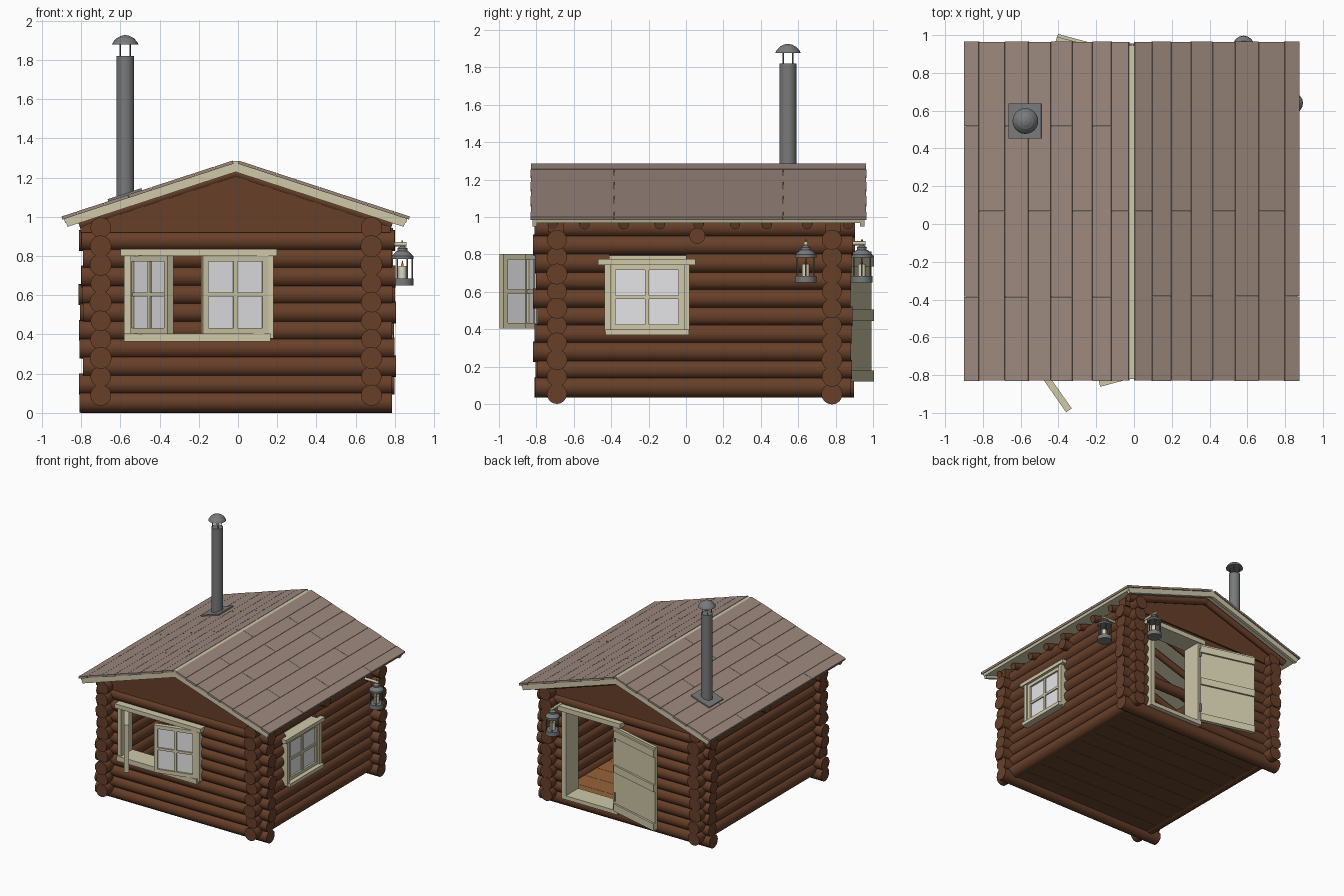
import bpy, bmesh, math, random
from mathutils import Matrix, Vector

if "Cube" in bpy.data.objects:
    bpy.data.objects.remove(bpy.data.objects["Cube"])
random.seed(4)


def material(name, rgb):
    m = bpy.data.materials.new(name)
    m.diffuse_color = (*rgb, 1)
    m.use_nodes = True
    m.node_tree.nodes["Principled BSDF"].inputs["Base Color"].default_value = m.diffuse_color
    return m


LOG = material("log brown", (0.136, 0.05, 0.022))
ROOF = material("roof board", (0.335, 0.25, 0.21))
TRIM = material("pale trim", (0.62, 0.58, 0.395))
METAL = material("grey metal", (0.19, 0.193, 0.197))
GLASS = material("window glass", (0.80, 0.80, 0.82))
FLOOR = material("floor wood", (0.31, 0.125, 0.04))
DARK = material("dark underside", (0.14, 0.063, 0.027))
WAX = material("candle wax", (0.72, 0.68, 0.52))
FLAME = material("flame orange", (0.75, 0.25, 0.04))


class Part:
    """Collects boxes and round bars into one mesh object."""

    def __init__(self, name, mat, frame=Matrix()):
        self.name, self.mat, self.frame, self.bm = name, mat, frame, bmesh.new()

    def box(self, x0, x1, y0, y1, z0, z1):
        c = Matrix.Translation(((x0 + x1) / 2, (y0 + y1) / 2, (z0 + z1) / 2))
        s = Matrix.Diagonal((x1 - x0, y1 - y0, z1 - z0, 1))
        bmesh.ops.create_cube(self.bm, size=1, matrix=self.frame @ c @ s)
        return self

    def bar(self, p0, p1, r0, r1=None, seg=16):
        p0, p1 = Vector(p0), Vector(p1)
        d = p1 - p0
        m = Matrix.Translation((p0 + p1) / 2) @ d.to_track_quat('Z', 'Y').to_matrix().to_4x4()
        res = bmesh.ops.create_cone(self.bm, cap_ends=True, segments=seg, radius1=r0,
                                    radius2=r0 if r1 is None else r1, depth=d.length,
                                    matrix=self.frame @ m)
        for f in {f for v in res['verts'] for f in v.link_faces}:
            f.smooth = len(f.verts) == 4
        return self

    def done(self):
        me = bpy.data.meshes.new(self.name)
        self.bm.to_mesh(me)
        self.bm.free()
        me.materials.append(self.mat)
        ob = bpy.data.objects.new(self.name, me)
        bpy.context.collection.objects.link(ob)
        return ob


# Log walls, with logs split around the openings
def log_wall(name, along_x, pos, lo, hi, z0, step, opening=None):
    p = Part(name, LOG)
    for i in range(10):
        z = z0 + step * i
        a, b = lo + random.uniform(-.015, .012), hi + random.uniform(-.012, .015)
        r = random.uniform(.052, .057)
        spans = [(a, b)]
        if opening and opening[2] < z < opening[3]:
            spans = [(a, opening[0]), (opening[1], b)]
        for s, e in spans:
            q = (lambda t: (t, pos, z)) if along_x else (lambda t: (pos, t, z))
            p.bar(q(s), q(e), r)
    p.done()


log_wall("front_wall_logs", True, -.69, -.80, .795, .055, .0915, (-.56, .16, .39, .81))
log_wall("back_wall_logs", True, .78, -.80, .795, .055, .0915, (.05, .53, .10, .82))
log_wall("left_wall_logs", False, -.70, -.805, .89, .09, .095)
log_wall("right_wall_logs", False, .68, -.805, .89, .09, .095, (-.41, .0, .43, .79))

# Floor boards and dark underside
floor = Part("floor_boards", FLOOR)
under = Part("floor_underside", DARK)
for i in range(9):
    y = -.68 + i * .1611
    floor.box(-.69, .67, y, y + .159, .075, .10)
    under.box(-.69, .67, y, y + .159, .045, .075)
floor.done()
under.done()

# Gable panels
CX = -.012
for name, y in (("front_gable", -.735), ("back_gable", .745)):
    bm = bmesh.new()
    prof = [(-.79, .92), (.79, .92), (.79, .99), (0, 1.25), (-.79, .99)]
    f = bm.faces.new([bm.verts.new((CX + x, y, z)) for x, z in prof])
    g = bmesh.ops.extrude_face_region(bm, geom=[f])
    bmesh.ops.translate(bm, vec=(0, .08, 0), verts=[v for v in g['geom'] if isinstance(v, bmesh.types.BMVert)])
    bmesh.ops.recalc_face_normals(bm, faces=bm.faces)
    p = Part(name, LOG)
    p.bm = bm
    p.done()

# Roof: deck, barge boards, flat boards with fine gaps and round rafters per slope
ANG, LEN = math.atan(.29 / .888), .934
SEAMS = [.014, .113, .218, .33, .45, .575, .705, .85, LEN]
for side, turn, sg in (("right", 0, 1), ("left", math.pi, -1)):
    F = Matrix.Translation((CX, .067, 1.285)) @ Matrix.Rotation(turn, 4, 'Z') @ Matrix.Rotation(ANG, 4, 'Y')
    Part(side + "_roof_deck", TRIM, F).box(0, LEN - .01, -.885, .885, -.032, -.010).done()
    barge = Part(side + "_barge_boards", TRIM, F)
    for y in (-.888, .863):
        barge.box(-.005, LEN - .015, y, y + .025, -.054, -.009)
    barge.done()
    boards = Part(side + "_roof_boards", ROOF, F)
    for i, (s, e) in enumerate(zip(SEAMS, SEAMS[1:])):
        cuts = [-.9, -.45, .452, .9] if i % 2 else [-.897, 0, .897]
        for a, b in zip(cuts, cuts[1:]):
            boards.box(s + .0012, e - .0012, a + .001, b - .001, -.0105, .006)
    boards.done()
    rafters = Part(side + "_rafters", LOG, F)
    for y in (-.78, -.61, -.40, -.207, 0, .195, .365, .58, .80):
        rafters.bar((.02, y * sg, -.060), (.86, y * sg, -.060), .028, seg=12)
    rafters.done()
Part("ridge_strip", TRIM).box(-.032, .002, -.82, .945, 1.262, 1.284).done()

# Tie beam across the middle
Part("tie_beam", LOG).bar((-.80, .06, .90), (.79, .06, .90), .043).done()

# Chimney with flashing plate and rain cap
CH = (-.575, .545)
Part("chimney_pipe", METAL).bar((*CH, 1.05), (*CH, 1.82), .045, seg=24).done()
flash = Part("chimney_flashing", METAL,
             Matrix.Translation((*CH, 1.106)) @ Matrix.Rotation(-ANG, 4, 'Y'))
flash.box(-.09, .09, -.093, .093, -.005, .012).done()
cap = Part("chimney_cap", METAL)
profile = [(.068, 1.877), (.06, 1.893), (.043, 1.911), (.022, 1.922), (.003, 1.926)]
for (r0, z0), (r1, z1) in zip(profile, profile[1:]):
    cap.bar((*CH, z0), (*CH, z1), r0, r1, 24)
for i in range(4):
    a = i * math.pi / 2 + .8
    x, y = CH[0] + .036 * math.cos(a), CH[1] + .036 * math.sin(a)
    cap.bar((x, y, 1.80), (x, y, 1.885), .003, seg=6)
cap.done()


# Four-pane window sash, hinged at a point and turned about z
def sash(name, hinge, deg, w, z0, z1):
    F = Matrix.Translation((*hinge, 0)) @ Matrix.Rotation(math.radians(deg), 4, 'Z')
    p, t, h = Part(name + "_frame", TRIM, F), .03, .018
    for x in (0, w - t):
        p.box(x, x + t, -h, h, z0, z1)
    for z in (z0, z1 - t):
        p.box(t, w - t, -h, h, z, z + t)
    p.box(w / 2 - .01, w / 2 + .01, -.013, .013, z0 + t, z1 - t)
    p.box(t, w - t, -.013, .013, (z0 + z1) / 2 - .01, (z0 + z1) / 2 + .01)
    p.done()
    Part(name + "_glass", GLASS, F).box(t, w - t, -.003, .003, z0 + t, z1 - t).done()


# Front window: surround and two opened sashes
fw = Part("front_window_surround", TRIM)
for x in (-.58, .145):
    fw.box(x, x + .035, -.77, -.62, .38, .815)
fw.box(-.60, .20, -.78, -.62, .80, .835)
fw.box(-.58, .165, -.785, -.62, .363, .405)
fw.done()
sash("front_left_sash", (-.545, -.70), -55, .35, .403, .802)
sash("front_right_sash", (.15, -.755), 195, .345, .403, .802)

# Right window: surround and closed sash
rw = Part("right_window_surround", TRIM)
for y in (-.435, -.012):
    rw.box(.62, .765, y, y + .03, .38, .76)
rw.box(.61, .775, -.47, .05, .745, .775)
rw.box(.61, .68, -.43, .02, .77, .80)
rw.box(.61, .79, -.43, .015, .37, .40)
rw.done()
sash("right_sash", (.735, -.406), 90, .396, .395, .748)

# Back doorway and opened plank door
df = Part("door_surround", TRIM)
for x in (.03, .51):
    df.box(x, x + .04, .70, .865, .10, .83)
df.box(.0, .58, .70, .875, .82, .86)
df.box(.03, .55, .70, .865, .085, .118)
df.done()
DF = Matrix.Translation((.045, .858, 0)) @ Matrix.Rotation(math.radians(165), 4, 'Z')
door = Part("door_planks", TRIM, DF)
for i in range(4):
    door.box(i * .118, (i + 1) * .118, -.012, .014, .125, .815)
door.done()
batten = Part("door_battens", TRIM, DF)
for z in (.12, .445, .735):
    batten.box(.0, .47, -.027, -.012, z, z + .06)
batten.done()
hinges = Part("door_hinges", METAL)
for z in (.2, .7):
    hinges.bar((.05, .872, z), (.05, .872, z + .07), .008, seg=8)
hinges.done()


# Hanging lanterns with candles and wooden pegs
def lantern(name, x, y, peg):
    p = Part(name, METAL)
    for z0, z1, r0, r1 in ((.65, .685, .057, .057), (.785, .80, .057, .057), (.80, .825, .055, .03),
                           (.825, .838, .026, .026), (.838, .85, .028, .008)):
        p.bar((x, y, z0), (x, y, z1), r0, r1)
    for i in range(6):
        a = i * math.pi / 3
        px, py = x + .051 * math.cos(a), y + .051 * math.sin(a)
        p.bar((px, py, .68), (px, py, .795), .004, seg=6)
    p.bar((x, y, .845), (x, y, .88), .005, seg=6)
    p.done()
    Part(name + "_candle", WAX).bar((x, y, .685), (x, y, .75), .021, seg=12).done()
    Part(name + "_flame", FLAME).bar((x, y, .75), (x, y, .778), .007, .001, 8).done()
    Part(name + "_peg", TRIM).bar((*peg, .86), (x + (x - peg[0]) * .15, y + (y - peg[1]) * .15, .86), .011, seg=8).done()


lantern("right_lantern", .838, .64, (.70, .64))
lantern("back_lantern", .58, .94, (.58, .80))
